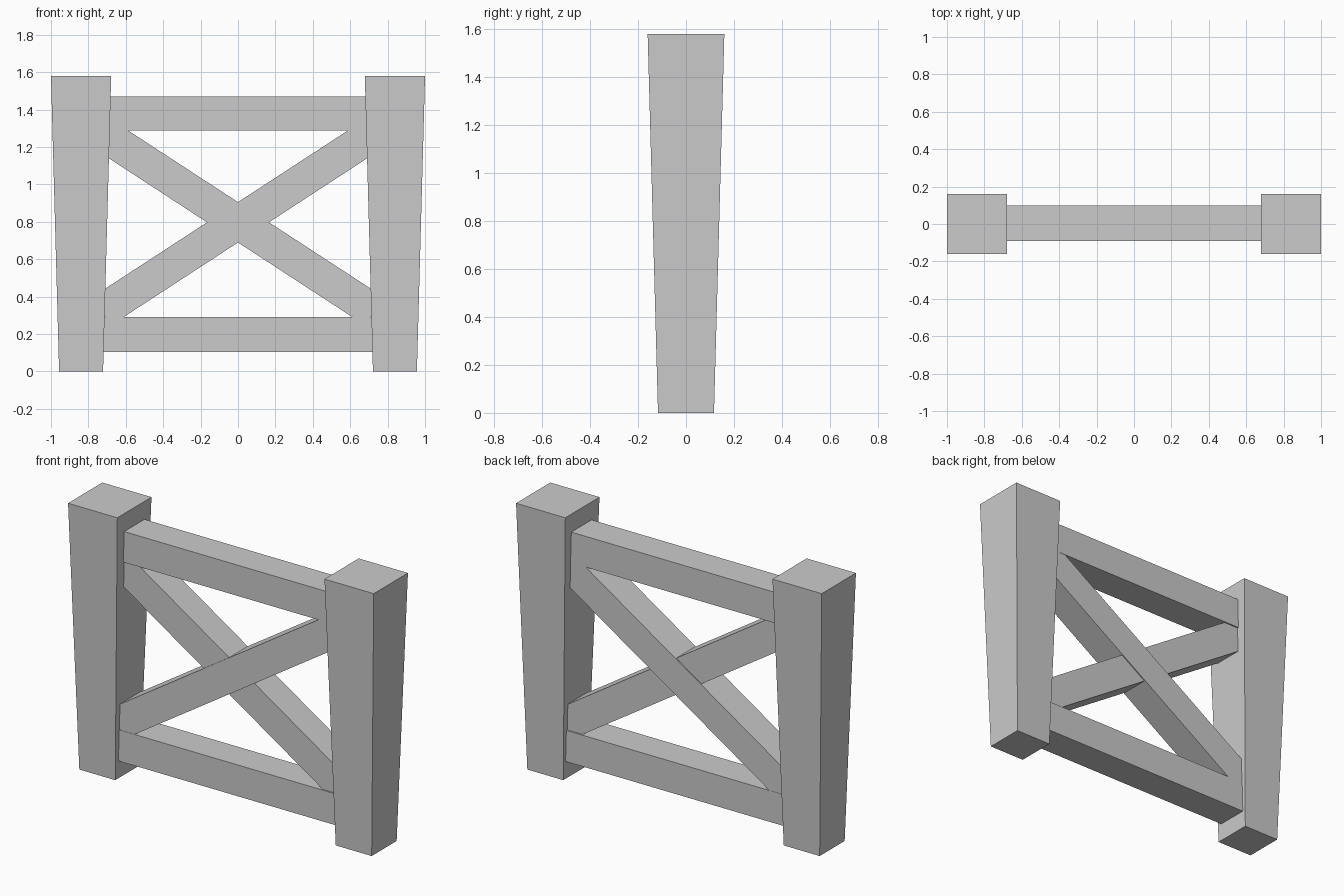
import bpy, bmesh, math
from mathutils import Matrix

if "Cube" in bpy.data.objects:
    bpy.data.objects.remove(bpy.data.objects["Cube"])


def box(name, size, centre, angle=0.0, taper=1.0):
    """Box with optional tilt about y; taper scales the bottom face."""
    bm = bmesh.new()
    bmesh.ops.create_cube(bm, size=1)
    bmesh.ops.scale(bm, vec=size, verts=bm.verts)
    for v in bm.verts:
        if v.co.z < 0:
            v.co.x *= taper
            v.co.y *= taper
    bm.transform(Matrix.Translation(centre) @ Matrix.Rotation(angle, 4, 'Y'))
    mesh = bpy.data.meshes.new(name)
    bm.to_mesh(mesh)
    bm.free()
    obj = bpy.data.objects.new(name, mesh)
    bpy.context.collection.objects.link(obj)
    return obj


# Posts, narrower at the foot
for side, sx in (("left", -1), ("right", 1)):
    box(side + "_post", (0.322, 0.32, 1.58), (sx * 0.839, 0, 0.79), taper=0.73)

# Horizontal rails, ends buried in the posts
box("bottom_rail", (1.54, 0.19, 0.185), (0, 0.004, 0.197))
box("top_rail", (1.54, 0.19, 0.182), (0, 0.004, 1.38))

# Crossed braces, the falling one slightly thinner
tilt = math.radians(33.1)
box("rising_brace", (1.74, 0.187, 0.181), (0, 0.004, 0.797), angle=-tilt)
box("falling_brace", (1.74, 0.174, 0.181), (0, 0.004, 0.797), angle=tilt)
